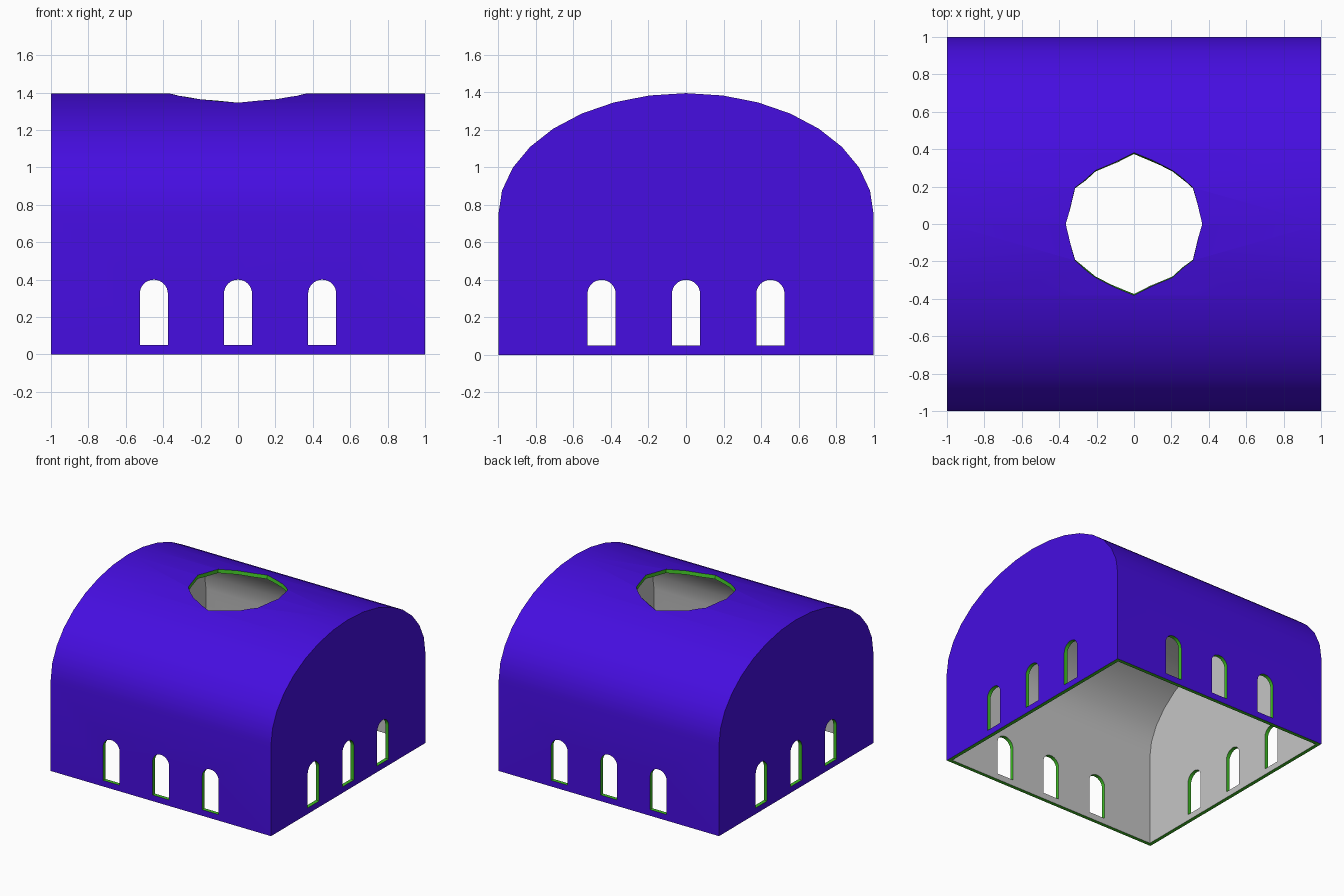
import bpy, bmesh, math

if "Cube" in bpy.data.objects:
    bpy.data.objects.remove(bpy.data.objects["Cube"])


def material(name, rgb):
    m = bpy.data.materials.new(name)
    m.diffuse_color = (*rgb, 1)
    m.use_nodes = True
    m.node_tree.nodes["Principled BSDF"].inputs["Base Color"].default_value = m.diffuse_color
    return m


VIOLET = material("violet outside", (0.061, 0.004, 0.75))
GREEN = material("green cut edge", (0.051, 0.515, 0.019))
GREY = material("grey inside", (0.56, 0.56, 0.56))


def loft(name, lower, upper, mat):
    """Closed solid between two matching outlines of 3D points."""
    bm = bmesh.new()
    a = [bm.verts.new(p) for p in lower]
    b = [bm.verts.new(p) for p in upper]
    n = len(a)
    bm.faces.new(a)
    bm.faces.new(b)
    for i in range(n):
        j = (i + 1) % n
        bm.faces.new((a[i], a[j], b[j], b[i]))
    bmesh.ops.recalc_face_normals(bm, faces=bm.faces)
    me = bpy.data.meshes.new(name)
    bm.to_mesh(me)
    bm.free()
    me.materials.append(mat)
    ob = bpy.data.objects.new(name, me)
    bpy.context.collection.objects.link(ob)
    return ob


def vault(name, inset, base, mat):
    """Straight walls topped by a half-elliptical barrel roof."""
    r, rise, x = 1 - inset, 0.645 - inset, 1 - inset
    prof = [(r, base)]
    for i in range(17):
        t = math.pi * i / 16
        prof.append((r * math.cos(t), 0.75 + rise * math.sin(t)))
    prof.append((-r, base))
    return loft(name, [(-x, y, z) for y, z in prof], [(x, y, z) for y, z in prof], mat)


def window_cutter(name, pos, along_x):
    """Round-headed prism passing through two opposite walls."""
    w = 0.075
    prof = [(pos - w, 0.05), (pos + w, 0.05)]
    for i in range(17):
        t = math.pi * i / 16
        prof.append((pos + w * math.cos(t), 0.325 + w * math.sin(t)))
    ends = []
    for d in (-1.2, 1.2):
        ends.append([(d, u, z) if along_x else (u, d, z) for u, z in prof])
    return loft(name, *ends, GREEN)


# Outer body, with a green underside that becomes the bottom rim
shell = vault("vaulted_shell", 0, 0, VIOLET)
shell.data.materials.append(GREEN)
for f in shell.data.polygons:
    if f.normal.z < -0.9:
        f.material_index = 1

# Hollow, arched windows and skylight
cutters = [vault("hollow", 0.03, -0.2, GREY)]
for p in (-0.45, 0, 0.45):
    cutters.append(window_cutter("side_window", p, True))
    cutters.append(window_cutter("front_window", p, False))

quarter = [(0.365, 0), (0.315, 0.193), (0.205, 0.288), (0, 0.388)]
half = quarter + [(-x, y) for x, y in quarter[-2::-1]]
outline = half + [(x, -y) for x, y in half[-2:0:-1]]
rings = []
for z in (1.2, 1.5):
    s = (z + 0.08) / 1.45  # hole edges follow the roof normals
    rings.append([(x, y * s, z) for x, y in outline])
cutters.append(loft("skylight", *rings, GREEN))

bpy.context.view_layer.objects.active = shell
shell.select_set(True)
for c in cutters:
    c.hide_render = True
    mod = shell.modifiers.new(c.name, 'BOOLEAN')
    mod.operation = 'DIFFERENCE'
    mod.solver = 'EXACT'
    mod.material_mode = 'TRANSFER'
    mod.object = c
    bpy.ops.object.modifier_apply(modifier=mod.name)
    bpy.data.objects.remove(c)

bpy.ops.object.shade_smooth_by_angle(angle=math.radians(25))
